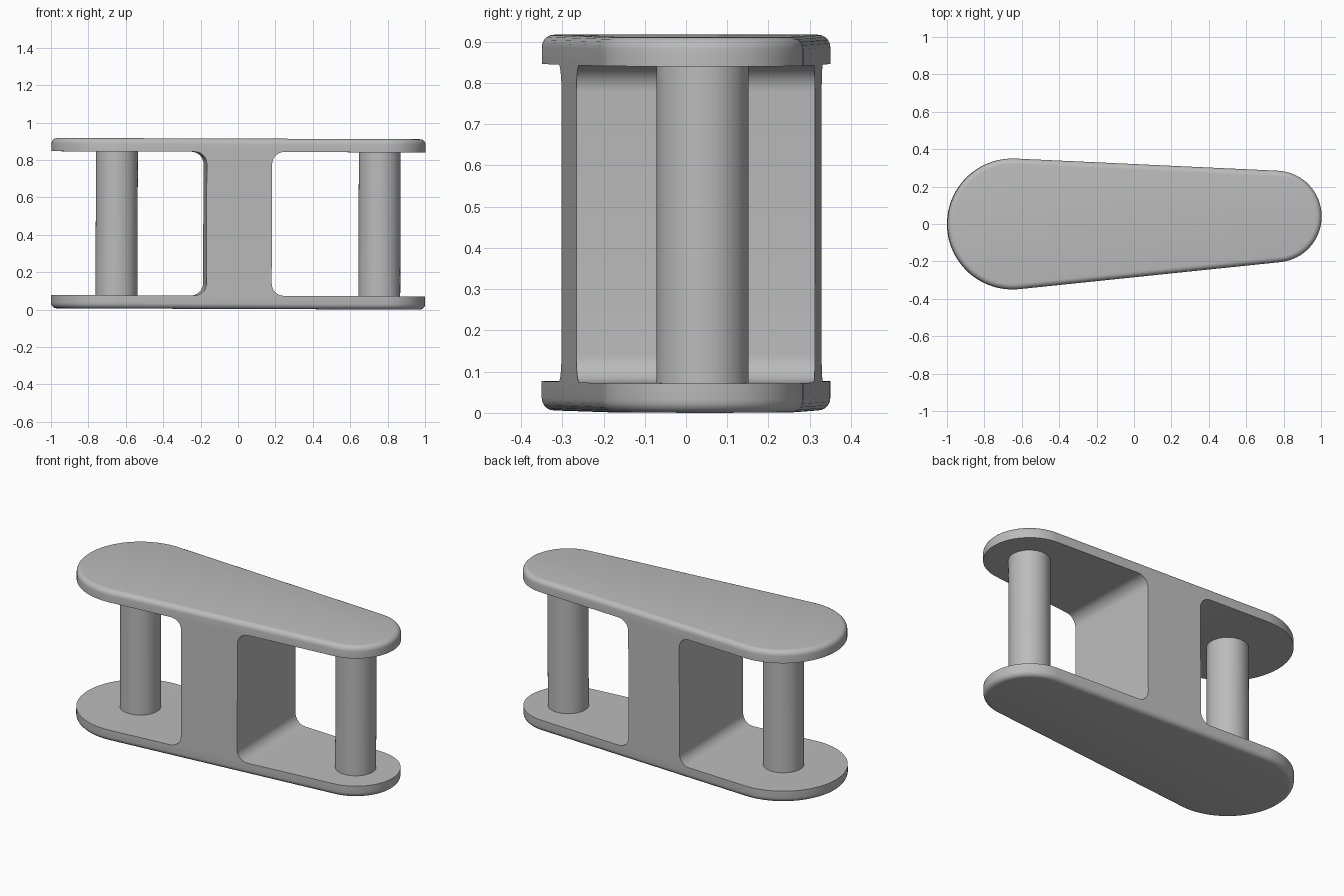
import bpy, bmesh, math
from math import cos, sin, pi

if "Cube" in bpy.data.objects:
    bpy.data.objects.remove(bpy.data.objects["Cube"], do_unlink=True)

HEIGHT, PLATE = 0.911, 0.071        # overall height, plate thickness
BIG, SMALL, HALF = 0.35, 0.245, 0.703   # end radii, half the pin spacing
WEB_LEFT, WEB_RIGHT = -0.231, 0.119     # faces of the central web
FILLET, RIM, PIN = 0.065, 0.03, 0.112

grey = bpy.data.materials.new("light_grey")
grey.use_nodes = True
grey.diffuse_color = (0.5, 0.5, 0.5, 1)
grey.node_tree.nodes["Principled BSDF"].inputs["Base Color"].default_value = (0.5, 0.5, 0.5, 1)


def arc(cx, cy, r, start, end, n):
    return [(cx + r * cos(start + (end - start) * i / n),
             cy + r * sin(start + (end - start) * i / n)) for i in range(n + 1)]


def prism(name, points, direction, rim=0):
    """Extrude a closed loop of 3D points, optionally rounding both rims."""
    bm = bmesh.new()
    base = bm.faces.new([bm.verts.new(p) for p in points])
    ext = bmesh.ops.extrude_face_region(bm, geom=[base], use_keep_orig=True)
    top = [v for v in ext["geom"] if isinstance(v, bmesh.types.BMVert)]
    bmesh.ops.translate(bm, verts=top, vec=direction)
    bmesh.ops.recalc_face_normals(bm, faces=bm.faces)
    if rim:
        caps = [f for f in bm.faces if len(f.verts) > 4]
        edges = list({e for f in caps for e in f.edges})
        bmesh.ops.bevel(bm, geom=edges, offset=rim, segments=5, profile=0.5, affect="EDGES")
    mesh = bpy.data.meshes.new(name)
    bm.to_mesh(mesh)
    bm.free()
    mesh.materials.append(grey)
    ob = bpy.data.objects.new(name, mesh)
    bpy.context.collection.objects.link(ob)
    # The whole part sits slightly turned and tilted
    ob.location = (0.0525, 0.02, 0.0035)
    ob.rotation_euler = (0, math.radians(0.2), math.radians(1.63))
    return ob


def activate(ob):
    bpy.ops.object.select_all(action="DESELECT")
    ob.select_set(True)
    bpy.context.view_layer.objects.active = ob


# Tapered body: two round ends joined by their tangents
phi = math.acos((BIG - SMALL) / (2 * HALF))
outline = arc(HALF, 0, SMALL, -phi, phi, 40) + arc(-HALF, 0, BIG, phi, 2 * pi - phi, 48)
body = prism("link_body", [(x, y, 0) for x, y in outline], (0, 0, HEIGHT), RIM)

# Windows on both sides of the web, filleted where they meet it
low, high = PLATE, HEIGHT - PLATE
for name, face, side in (("left_window", WEB_RIGHT, 1), ("right_window", WEB_LEFT, -1)):
    cx = face + side * FILLET
    curve = (arc(0, low + FILLET, FILLET, 1.5 * pi, pi, 8)
             + arc(0, high - FILLET, FILLET, pi, pi / 2, 8))
    loop = [(cx + side * x, -0.6, z) for x, z in curve]
    loop += [(side * 1.3, -0.6, high), (side * 1.3, -0.6, low)]
    cutter = prism(name, loop, (0, 1.2, 0))
    cutter.hide_render = True
    cut = body.modifiers.new(name, "BOOLEAN")
    cut.operation, cut.object, cut.solver = "DIFFERENCE", cutter, "EXACT"
    activate(body)
    bpy.ops.object.modifier_apply(modifier=name)
    bpy.data.objects.remove(cutter, do_unlink=True)

# Pins between the plates, centred on the round ends
pins = [prism(name, [(x, y, low - 0.01) for x, y in arc(cx, 0, PIN, 0, 2 * pi, 48)[:-1]],
              (0, 0, high - low + 0.02))
        for name, cx in (("left_pin", HALF), ("right_pin", -HALF))]

for ob in [body] + pins:
    activate(ob)
    bpy.ops.object.shade_smooth_by_angle(angle=math.radians(30))
